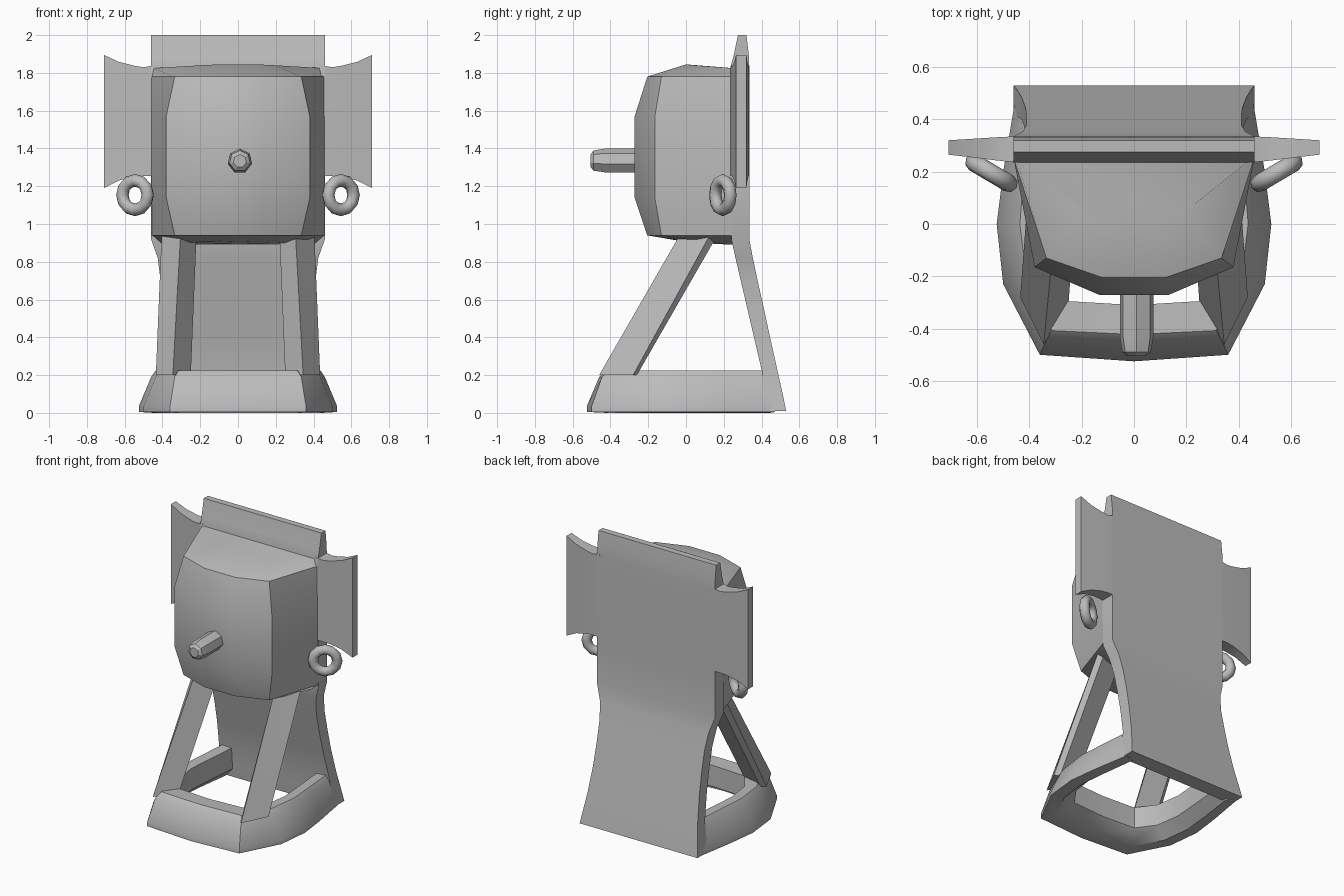
import bpy, bmesh, math
from mathutils import Vector, Matrix

if "Cube" in bpy.data.objects:
    bpy.data.objects.remove(bpy.data.objects["Cube"])

grey = bpy.data.materials.new("plain_grey")
grey.diffuse_color = (0.5, 0.5, 0.5, 1)
grey.use_nodes = True
grey.node_tree.nodes["Principled BSDF"].inputs["Base Color"].default_value = grey.diffuse_color


def finish(bm, name, angle=30):
    bmesh.ops.recalc_face_normals(bm, faces=bm.faces)
    me = bpy.data.meshes.new(name)
    bm.to_mesh(me)
    bm.free()
    me.materials.append(grey)
    ob = bpy.data.objects.new(name, me)
    bpy.context.collection.objects.link(ob)
    bpy.ops.object.select_all(action='DESELECT')
    ob.select_set(True)
    bpy.context.view_layer.objects.active = ob
    bpy.ops.object.shade_smooth_by_angle(angle=math.radians(angle))
    return ob


def loft(name, rings, angle=30):
    """Skin a list of closed rings with equal point counts, capping both ends."""
    bm = bmesh.new()
    vs = [[bm.verts.new(p) for p in r] for r in rings]
    n = len(rings[0])
    for a, b in zip(vs, vs[1:]):
        for i in range(n):
            j = (i + 1) % n
            bm.faces.new((a[i], a[j], b[j], b[i]))
    bm.faces.new(vs[0])
    bm.faces.new(vs[-1])
    return finish(bm, name, angle)


def flip(rings, s):
    return [[(s * x, y, z) for x, y, z in r] for r in rings]


# Faceted head: half outlines (x, y) at each height, mirrored into rings
def head_ring(pts):
    return pts + [(-x, y, z) for x, y, z in reversed(pts)]


levels = [
    [(.40, .25, .89), (.27, .06, .90), (.10, -.03, .91)],
    [(.46, .25, .94), (.335, -.13, .94), (.12, -.205, .94)],
    [(.46, .25, 1.14), (.38, -.165, 1.14), (.13, -.272, 1.14)],
    [(.46, .25, 1.57), (.38, -.165, 1.57), (.13, -.272, 1.57)],
    [(.46, .25, 1.78), (.335, -.13, 1.78), (.12, -.205, 1.78)],
    [(.45, .25, 1.825), (.20, .05, 1.84), (.10, 0, 1.845)],
]
loft("head", [head_ring(l) for l in levels])

# Back plate running down into the broad rear leg: z, half width, front y, back y
plate = [(2.0, .46, .275, .32), (1.89, .46, .252, .333), (1.83, .46, .235, .335),
         (1.2, .46, .235, .335), (.92, .46, .24, .335), (.82, .425, .262, .354),
         (.70, .41, .29, .379), (.55, .41, .325, .413), (.40, .415, .36, .445),
         (.22, .43, .402, .485), (.10, .447, .41, .512), (.01, .46, .42, .53)]
loft("back_plate_and_rear_leg",
     [[(-w, f, z), (w, f, z), (w, b, z), (-w, b, z)] for z, w, f, b in plate])

# Flared side wings: x, bottom z, top z, front y, back y
wing = [(.44, 1.255, 1.84, .235, .335), (.50, 1.255, 1.83, .24, .333),
        (.55, 1.25, 1.838, .246, .33), (.63, 1.23, 1.858, .256, .325),
        (.71, 1.19, 1.895, .265, .32)]
wing_rings = [[(x, f, lo), (x, b, lo), (x, b, hi), (x, f, hi)] for x, lo, hi, f, b in wing]

# Slanted front legs with a sharp front ridge
leg_rings = [
    [(.345, -.46, .20), (.435, -.28, .20), (.40, -.26, .20), (.25, -.30, .20)],
    [(.305, -.04, .93), (.405, .12, .93), (.38, .16, .93), (.22, .12, .93)],
    [(.302, -.01, .98), (.402, .15, .98), (.377, .19, .98), (.22, .15, .98)],
]

# U-shaped base: outer bottom, outer top and inner points at each station
stations = [((0, -.525), (0, -.46), (0, -.31)),
            ((.36, -.50), (.335, -.445), (.25, -.295)),
            ((.50, -.23), (.435, -.21), (.34, -.17)),
            ((.525, 0), (.46, 0), (.365, 0)),
            ((.50, .20), (.445, .20), (.35, .20)),
            ((.455, .47), (.425, .44), (.33, .42))]


def base_ring(ob, ot, inn, s):
    mid = ((ob[0] + inn[0]) / 2, (ob[1] + inn[1]) / 2)
    pts = [(ob, .035), (ot, .19), (((ot[0] * 3 + inn[0]) / 4, (ot[1] * 3 + inn[1]) / 4), .225),
           (inn, .22), (inn, .07), (mid, 0), (ob, .005)]
    return [(s * p[0], p[1], z) for p, z in pts]


loft("base", [base_ring(*st, -1) for st in reversed(stations[1:])]
     + [base_ring(*st, 1) for st in stations], 40)

for s, side in ((-1, "left"), (1, "right")):
    loft(side + "_wing", flip(wing_rings, s))
    loft(side + "_front_leg", flip(leg_rings, s))

    # Hanging ring angled away from the side of the head
    u, w = Vector((s * .86, .51, 0)), Vector((0, 0, 1))
    axis = u.cross(w)
    bm = bmesh.new()
    n, m = 12, 8
    grid = []
    for i in range(n):
        a = 2 * math.pi * i / n
        d = u * math.cos(a) + w * math.sin(a)
        grid.append([bm.verts.new(Vector((s * .545, .195, 1.153)) + d * (.078 + .034 * math.cos(b))
                                  + axis * .034 * math.sin(b))
                     for b in (2 * math.pi * j / m for j in range(m))])
    for i in range(n):
        for j in range(m):
            p, q, k = grid[i], grid[(i + 1) % n], (j + 1) % m
            bm.faces.new((p[j], q[j], q[k], p[k]))
    finish(bm, side + "_ring", 60)

# Seven-sided knob on the front, with a tapered tip
knob = [(-.20, .066), (-.43, .066), (-.49, .056), (-.505, .035)]
loft("front_knob", [[(.01 + r * math.sin(2 * math.pi * i / 7), y,
                      1.333 + r * math.cos(2 * math.pi * i / 7)) for i in range(7)]
                    for y, r in knob])
